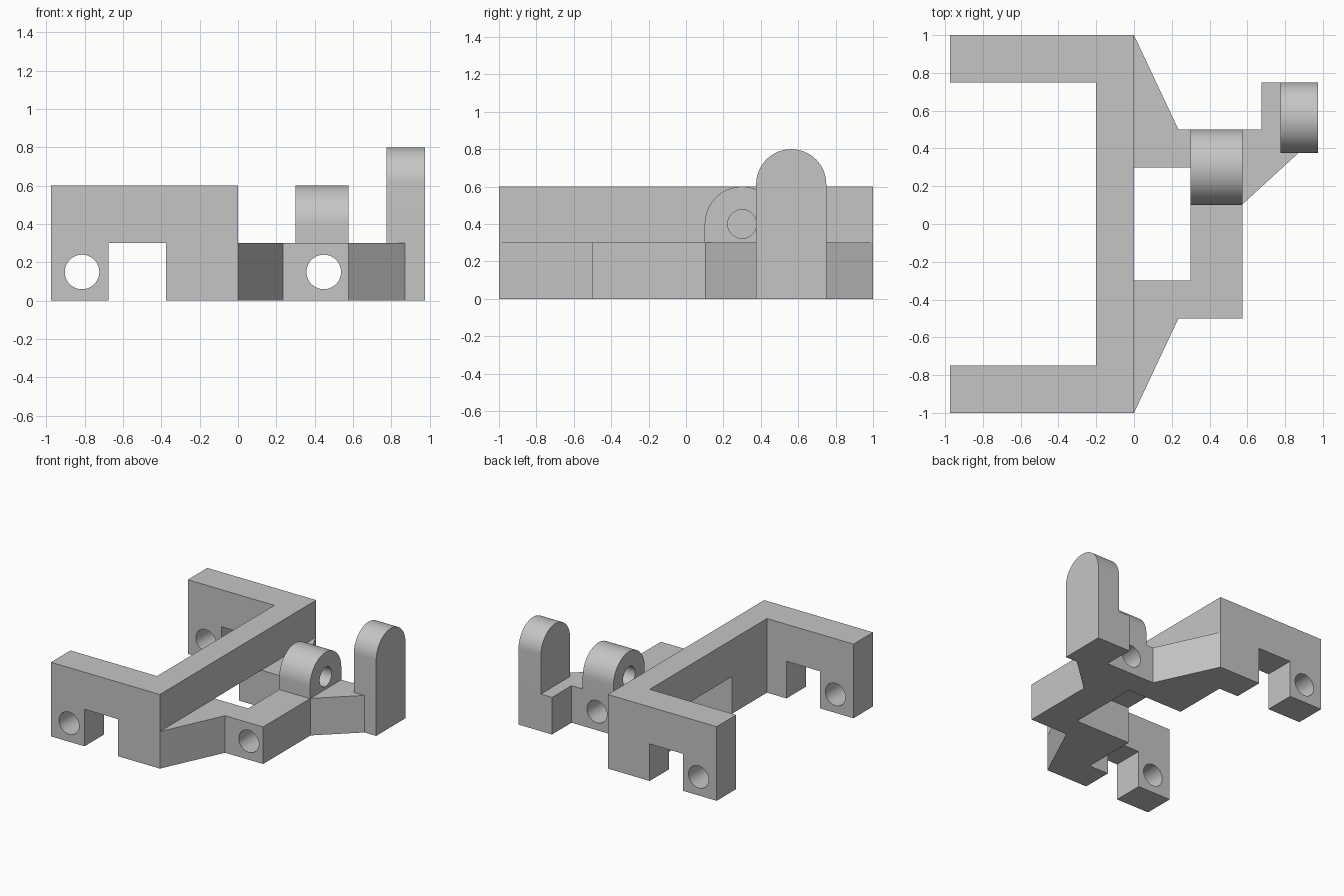
import bpy, bmesh, math

if "Cube" in bpy.data.objects:
    bpy.data.objects.remove(bpy.data.objects["Cube"], do_unlink=True)

grey = bpy.data.materials.new("plain grey")
grey.use_nodes = True
colour = (0.56, 0.56, 0.56, 1)
grey.diffuse_color = colour
grey.node_tree.nodes["Principled BSDF"].inputs["Base Color"].default_value = colour

PLACE = {
    "x": lambda u, v, w: (w, u, v),
    "y": lambda u, v, w: (u, w, v),
    "z": lambda u, v, w: (u, v, w),
}


def prism(name, outline, axis, low, high):
    """Extrude a closed outline along an axis."""
    bm = bmesh.new()
    ends = [[bm.verts.new(PLACE[axis](u, v, w)) for u, v in outline] for w in (low, high)]
    for ring in ends:
        bm.faces.new(ring)
    for i in range(len(outline)):
        j = (i + 1) % len(outline)
        bm.faces.new((ends[0][i], ends[0][j], ends[1][j], ends[1][i]))
    bmesh.ops.recalc_face_normals(bm, faces=bm.faces)
    mesh = bpy.data.meshes.new(name)
    bm.to_mesh(mesh)
    bm.free()
    obj = bpy.data.objects.new(name, mesh)
    bpy.context.collection.objects.link(obj)
    mesh.materials.append(grey)
    return obj


def rect(u0, v0, u1, v1):
    return [(u0, v0), (u1, v0), (u1, v1), (u0, v1)]


def arc(u, v, r, sweep, steps):
    return [(u + r * math.cos(sweep * i / steps), v + r * math.sin(sweep * i / steps))
            for i in range(steps + 1)]


def circle(u, v, r):
    return arc(u, v, r, math.tau, 48)[:-1]


def round_top(u0, u1, bottom, top):
    r = (u1 - u0) / 2
    return [(u0, bottom), (u1, bottom)] + arc(u0 + r, top - r, r, math.pi, 32)


def cut(obj, outline, axis, low=-2, high=2):
    """Subtract a prism from an object."""
    cutter = prism("cutter", outline, axis, low, high)
    cutter.hide_render = True
    mod = obj.modifiers.new("cut", "BOOLEAN")
    mod.operation = "DIFFERENCE"
    mod.solver = "EXACT"
    mod.object = cutter
    bpy.ops.object.select_all(action="DESELECT")
    bpy.context.view_layer.objects.active = obj
    obj.select_set(True)
    bpy.ops.object.modifier_apply(modifier=mod.name)
    bpy.data.objects.remove(cutter, do_unlink=True)


# U-shaped frame with notched arms, pin holes and a channel under the crossbar
frame = prism("u_frame", [(-0.975, -1), (0, -1), (0, 1), (-0.975, 1), (-0.975, 0.75),
                          (-0.2, 0.75), (-0.2, -0.75), (-0.975, -0.75)], "z", 0, 0.6)
cut(frame, rect(-0.675, -0.5, -0.375, 0.3), "y")
cut(frame, circle(-0.813, 0.15, 0.09), "y")
cut(frame, rect(-0.3, -0.5, 0.3, 0.3), "x", -0.5, 0.5)

# Low bracket tapering from the frame, with the side arm that reaches the post
bracket = prism("bracket", [(0, -1), (0.235, -0.5), (0.575, -0.5), (0.575, 0.105),
                            (0.875, 0.38), (0.775, 0.38), (0.775, 0.75), (0.675, 0.75),
                            (0.675, 0.5), (0.235, 0.5), (0, 1), (0, 0.3),
                            (0.3, 0.3), (0.3, -0.3), (0, -0.3)], "z", 0, 0.3)
cut(bracket, circle(0.447, 0.15, 0.09), "y")

# Rounded lug with a cross hole
lug = prism("hinge_lug", round_top(0.1, 0.5, 0.3, 0.6), "x", 0.3, 0.575)
cut(lug, circle(0.3, 0.4, 0.077), "x")

# Tall rounded post
post = prism("round_post", round_top(0.375, 0.75, 0, 0.8), "x", 0.775, 0.975)

# Smooth the curved faces and keep the edges sharp
bpy.ops.object.select_all(action="DESELECT")
for obj in (frame, bracket, lug, post):
    obj.select_set(True)
bpy.context.view_layer.objects.active = frame
bpy.ops.object.shade_smooth_by_angle(angle=math.radians(25))
